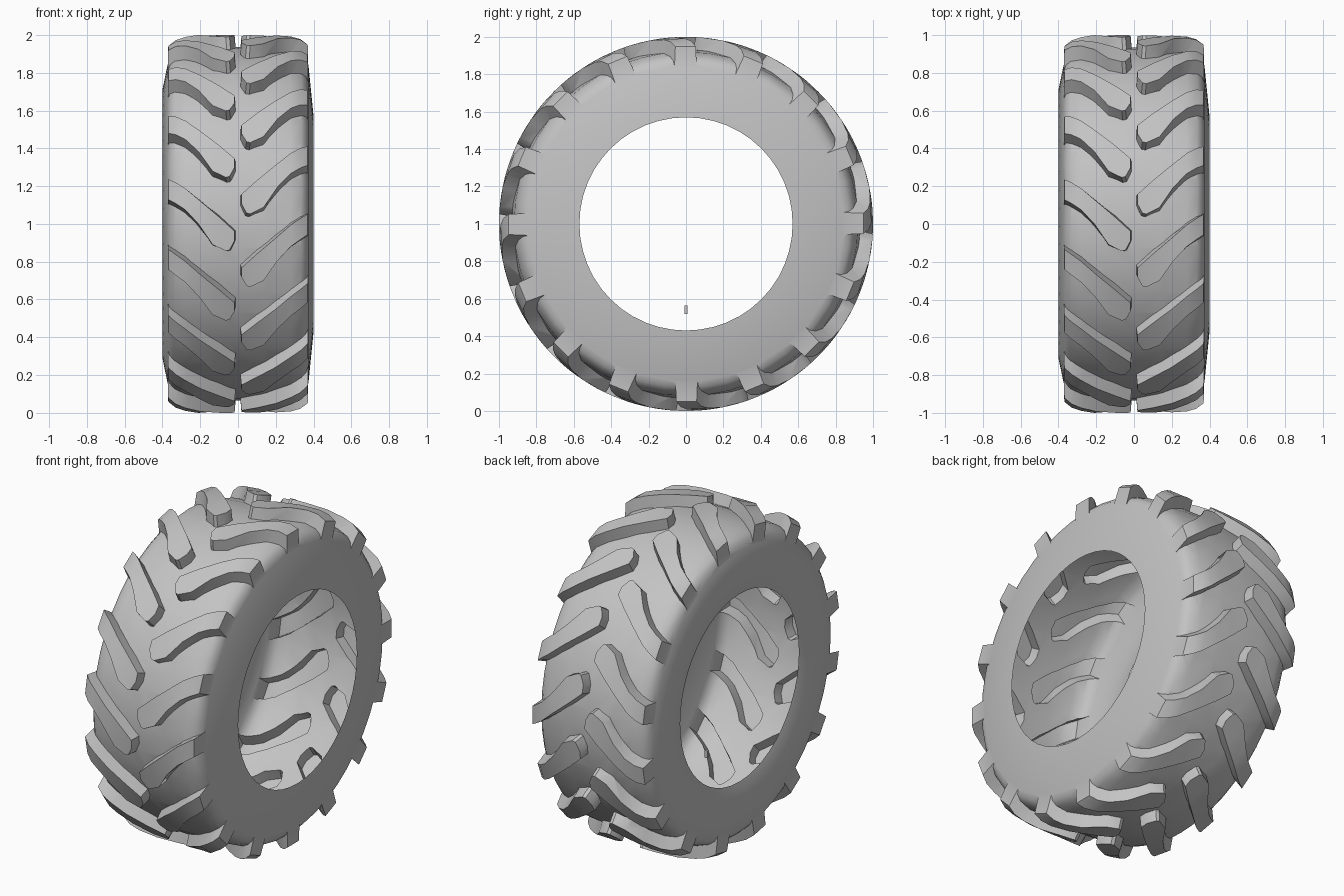
import bpy
import bmesh
import math
from mathutils import Matrix, Vector

cube = bpy.data.objects.get("Cube")
if cube:
    bpy.data.objects.remove(cube, do_unlink=True)

LUGS = 16
SEGMENTS = 48
HOLE_RADIUS = 0.57
PITCH = 2 * math.pi / LUGS

rubber = bpy.data.materials.new("grey_rubber")
rubber.use_nodes = True
grey = (0.55, 0.55, 0.55, 1)
rubber.diffuse_color = grey
rubber.node_tree.nodes["Principled BSDF"].inputs["Base Color"].default_value = grey


def make_object(name, bm):
    bmesh.ops.recalc_face_normals(bm, faces=bm.faces)
    mesh = bpy.data.meshes.new(name)
    bm.to_mesh(mesh)
    bm.free()
    mesh.materials.append(rubber)
    obj = bpy.data.objects.new(name, mesh)
    bpy.context.collection.objects.link(obj)
    return obj


def on_wheel(x, angle, radius):
    """Point at an angle around the axle, measured upward from the front."""
    return Vector((x, -radius * math.cos(angle), 1 + radius * math.sin(angle)))


def axle_distance(co):
    return math.hypot(co.y, co.z - 1)


# Casing: a revolved (x, radius) profile, with a dished rim on the -x wall
half = [(0.373, 0.84), (0.36, 0.875), (0.335, 0.9), (0.28, 0.92), (0.15, 0.932)]
profile = [(0.4, HOLE_RADIUS)] + half + [(0, 0.935)]
profile += [(-x, r) for x, r in reversed(half)]
profile += [(-0.4, 0.71), (-0.36, HOLE_RADIUS)]

bm = bmesh.new()
rings = []
for x, r in profile:
    rings.append([bm.verts.new(on_wheel(x, 2 * math.pi * i / SEGMENTS, r))
                  for i in range(SEGMENTS)])
for a, b in zip(rings, rings[1:]):
    for i in range(SEGMENTS):
        j = (i + 1) % SEGMENTS
        bm.faces.new((a[i], a[j], b[j], b[i]))
bm.faces.new(rings[0])
bm.faces.new(rings[-1])
tyre = make_object("tyre", bm)

# Tread lug stations from shoulder to centre:
# upper edge (x, angle), lower edge (x, angle), top radius, root radius
stations = [
    ((0.369, 0.055), (0.369, -0.06), 0.95, 0.78),
    ((0.33, 0.03), (0.33, -0.085), 0.978, 0.85),
    ((0.28, -0.005), (0.28, -0.12), 0.992, 0.87),
    ((0.2, -0.075), (0.21, -0.195), 1.0, 0.88),
    ((0.1, -0.16), (0.135, -0.305), 1.0, 0.88),
    ((0.018, -0.235), (0.065, -0.34), 1.0, 0.88),
    ((0.018, -0.285), (0.045, -0.335), 1.0, 0.88),
]
FLARE = 0.022


def add_lug(bm, side, angle):
    loops = []
    for n, (up, low, top, root) in enumerate(stations):
        tip = 0.01 if n >= len(stations) - 2 else 0
        end = 0.003 if n == 0 else 0
        loops.append([bm.verts.new(on_wheel(side * x, angle + v, r)) for x, v, r in (
            (up[0], up[1], top),
            (low[0], low[1], top),
            (low[0] - tip + end, low[1] - FLARE, root),
            (up[0] - tip + end, up[1] + FLARE * (tip == 0), root))])
    for a, b in zip(loops, loops[1:]):
        for i in range(4):
            j = (i + 1) % 4
            bm.faces.new((a[i], a[j], b[j], b[i]))
    bm.faces.new(loops[0])
    bm.faces.new(loops[-1])


# Two staggered rows of lugs
bm = bmesh.new()
for k in range(LUGS):
    add_lug(bm, 1, k * PITCH)
    add_lug(bm, -1, (k + 0.5) * PITCH)
lugs = make_object("tread_lugs", bm)

# Fuse the lugs into the casing, then open the hub to leave a thin shell
union = tyre.modifiers.new("fuse_lugs", 'BOOLEAN')
union.operation = 'UNION'
union.solver = 'EXACT'
union.object = lugs
bpy.ops.object.select_all(action='DESELECT')
bpy.context.view_layer.objects.active = tyre
tyre.select_set(True)
bpy.ops.object.modifier_apply(modifier=union.name)
bpy.data.objects.remove(lugs, do_unlink=True)

bm = bmesh.new()
bm.from_mesh(tyre.data)
caps = [f for f in bm.faces
        if all(axle_distance(v.co) < HOLE_RADIUS + 0.01 for v in f.verts)]
bmesh.ops.delete(bm, geom=caps, context='FACES')
bm.to_mesh(tyre.data)
bm.free()
bpy.ops.object.shade_smooth_by_angle(angle=math.radians(30))

# Small valve stem inside the hub opening
bm = bmesh.new()
bmesh.ops.create_cube(bm, size=1, matrix=Matrix.Translation((-0.14, 0, 0.54))
                      @ Matrix.Diagonal((0.02, 0.016, 0.045, 1)))
make_object("valve_stem", bm)
